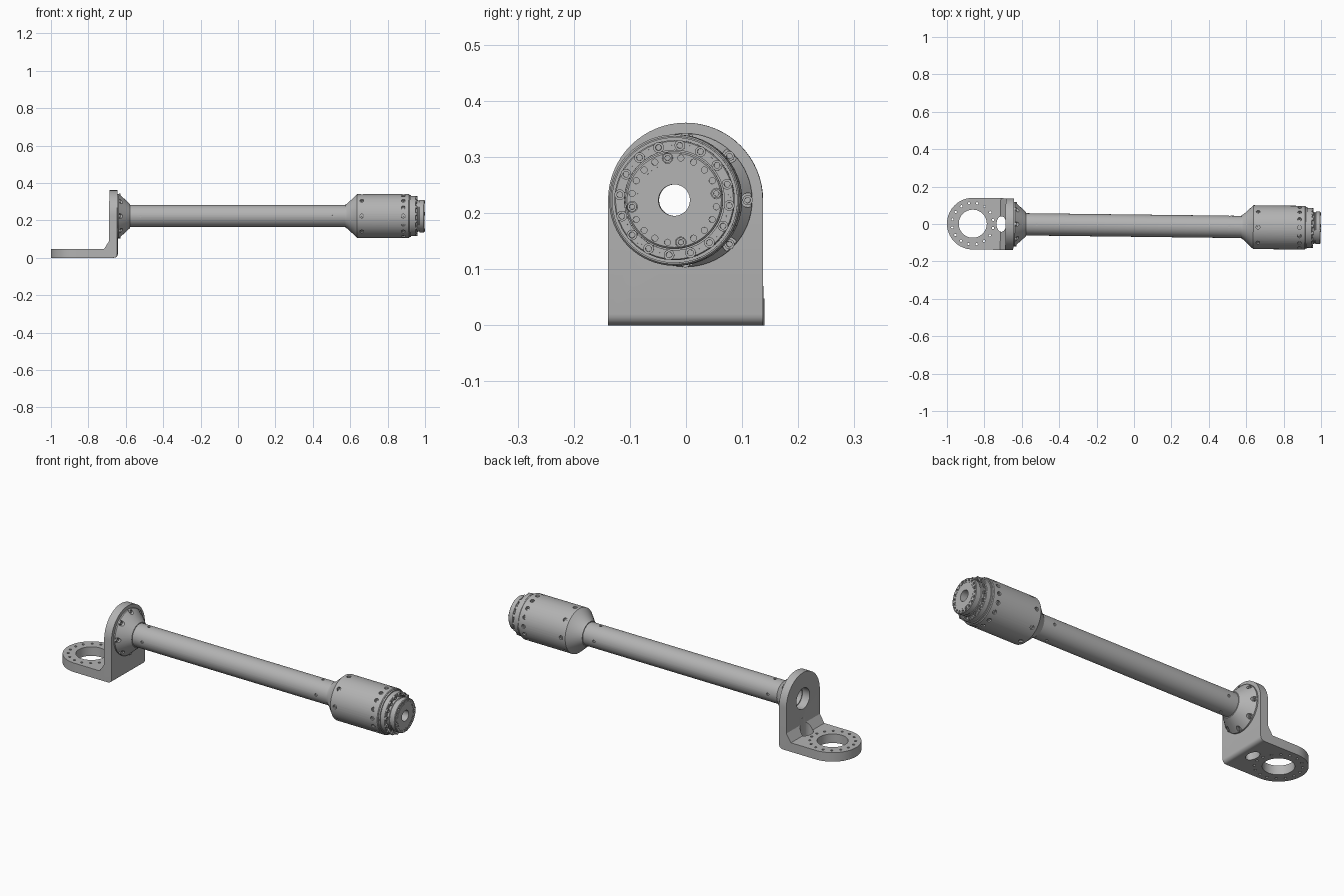
import bpy, bmesh
from math import sin, cos, pi, radians
from mathutils import Matrix, Vector

cube = bpy.data.objects.get("Cube")
if cube:
    bpy.data.objects.remove(cube, do_unlink=True)

AXIS = 0.223          # height of the arm's centre line
FACE = -0.644         # outer face of the bracket upright
BACK = -0.687         # inner face of the bracket upright
HALF = 0.138          # half width of the bracket
X, Y, Z = Vector((1, 0, 0)), Vector((0, 1, 0)), Vector((0, 0, 1))
parts = []

metal = bpy.data.materials.new("grey_metal")
metal.use_nodes = True
grey = (0.45, 0.45, 0.45, 1)
metal.diffuse_color = grey
metal.node_tree.nodes["Principled BSDF"].inputs["Base Color"].default_value = grey


def make(name, bm, part=True):
    bmesh.ops.recalc_face_normals(bm, faces=bm.faces)
    mesh = bpy.data.meshes.new(name)
    bm.to_mesh(mesh)
    bm.free()
    obj = bpy.data.objects.new(name, mesh)
    bpy.context.collection.objects.link(obj)
    if part:
        mesh.materials.append(metal)
        parts.append(obj)
    return obj


def prism(name, points, direction):
    """Solid made by sweeping a flat outline along a vector."""
    bm = bmesh.new()
    low = [bm.verts.new(p) for p in points]
    high = [bm.verts.new(p + direction) for p in points]
    bm.faces.new(low)
    bm.faces.new(high)
    for i in range(len(points)):
        j = (i + 1) % len(points)
        bm.faces.new((low[i], low[j], high[j], high[i]))
    return make(name, bm)


def lathe(name, profile, segs=64):
    """Closed (x, radius) outline turned about the arm axis."""
    bm = bmesh.new()
    rings = [[bm.verts.new(polar(r, 2 * pi * i / segs, x)) for i in range(segs)]
             for x, r in profile]
    for k, a in enumerate(rings):
        b = rings[(k + 1) % len(rings)]
        for i in range(segs):
            j = (i + 1) % segs
            bm.faces.new((a[i], a[j], b[j], b[i]))
    return make(name, bm)


def polar(r, angle, x):
    return Vector((x, r * sin(angle), AXIS + r * cos(angle)))


def circle(count, offset=0.0):
    return [2 * pi * (i + offset) / count for i in range(count)]


def rod(bm, start, direction, radius, length, segs=16, socket=False, stretch=1):
    """Cylinder from start along direction, optionally with a recessed socket."""
    rot = direction.to_track_quat('Z', 'Y').to_matrix().to_4x4()
    mat = Matrix.Translation(start + direction * length / 2) @ rot
    mat = mat @ Matrix.Diagonal((1, stretch, 1, 1))
    new = bmesh.ops.create_cone(bm, cap_ends=True, segments=segs, radius1=radius,
                                radius2=radius, depth=length, matrix=mat)["verts"]
    if socket:
        faces = {f for v in new for f in v.link_faces}
        top = max(faces, key=lambda f: f.calc_center_median().dot(direction))
        bmesh.ops.inset_region(bm, faces=[top], thickness=radius * 0.45)
        bmesh.ops.inset_region(bm, faces=[top], thickness=radius * 0.02,
                               depth=-length * 0.6)


def cut(obj, bm):
    cutter = make("cutter", bm, part=False)
    cutter.hide_render = True
    mod = obj.modifiers.new("holes", 'BOOLEAN')
    mod.operation = 'DIFFERENCE'
    mod.solver = 'EXACT'
    mod.object = cutter
    bpy.context.view_layer.objects.active = obj
    bpy.ops.object.modifier_apply(modifier=mod.name)
    bpy.data.objects.remove(cutter, do_unlink=True)


def slot(bm):
    rod(bm, Vector((-0.709, 0, -0.05)), Z, 0.026, 0.17, 32, stretch=1.6)


arc = [pi * i / 32 for i in range(33)]

# Bracket foot: round-ended plate with a large bore, bolt circle and slot
centre = Vector((-1 + HALF, 0, 0))
foot = prism("bracket_foot", [centre + HALF * Vector((-sin(a), cos(a), 0)) for a in arc]
             + [Vector((BACK, -HALF, 0)), Vector((BACK, HALF, 0))], Z * 0.048)
bm = bmesh.new()
rod(bm, centre - Z * 0.05, Z, 0.075, 0.2, 48)
for a in circle(16, 0.5):
    rod(bm, centre + Vector((cos(a) * 0.111, sin(a) * 0.111, -0.05)), Z, 0.0065, 0.2, 12)
slot(bm)
cut(foot, bm)

# Bracket upright: round top, lower front edge rounded, bored for the arm
upright = prism("bracket_upright", [polar(HALF, a - pi / 2, BACK) for a in arc]
                + [Vector((BACK, HALF, 0)), Vector((BACK, -HALF, 0))], X * (FACE - BACK))
bm = bmesh.new()
bm.from_mesh(upright.data)
edge = [e for e in bm.edges
        if all(v.co.z < 0.001 and v.co.x > FACE - 0.001 for v in e.verts)]
bmesh.ops.bevel(bm, geom=edge, offset=0.02, segments=5, profile=0.5, affect='EDGES')
bm.to_mesh(upright.data)
bm.free()
bm = bmesh.new()
rod(bm, Vector((-0.75, 0, AXIS)), X, 0.055, 0.2, 48)
slot(bm)
cut(upright, bm)

# Sloped gusset in the bracket's inner corner
gusset = prism("bracket_gusset", [Vector((x, -HALF, z)) for x, z in
               ((-0.714, 0.048), (BACK, 0.048), (BACK, 0.09))], Y * 2 * HALF)
bm = bmesh.new()
slot(bm)
cut(gusset, bm)

# Conical mounting flange with counterbored bolts
flange = lathe("mounting_flange", [(FACE, 0.05), (FACE, 0.119), (-0.637, 0.119),
                                   (-0.577, 0.064), (-0.577, 0.05)])
bm, heads = bmesh.new(), bmesh.new()
for a in circle(8):
    rod(bm, polar(0.112, a, -0.635), X, 0.013, 0.1)
    rod(heads, polar(0.111, a, -0.636), X, 0.009, 0.008, socket=True)
cut(flange, bm)
make("flange_bolts", heads)

# Hollow arm tube with shallow pin holes near each end
tube = lathe("arm_tube", [(-0.6, 0.05), (-0.6, 0.0595), (0.6, 0.0595), (0.6, 0.05)])
bm = bmesh.new()
for x in (-0.52, 0.51):
    for a in circle(4):
        rod(bm, polar(0.053, a, x), polar(1, a, 0) - Z * AXIS, 0.007, 0.03, 12)
cut(tube, bm)

# Joint housing with radial screw recesses
housing = lathe("joint_housing", [(0.575, 0.05), (0.575, 0.064), (0.583, 0.066),
                                  (0.638, 0.117), (0.914, 0.117), (0.918, 0.114),
                                  (0.918, 0.05)])
bm, heads = bmesh.new(), bmesh.new()
for x, count in ((0.663, 8), (0.885, 16)):
    for a in circle(count):
        out = polar(1, a, 0) - Z * AXIS
        rod(bm, polar(0.105, a, x), out, 0.0105, 0.03)
        rod(heads, polar(0.104, a, x), out, 0.0085, 0.007, socket=True)
cut(housing, bm)
make("housing_screws", heads)

# Fixed ring of the output joint, with large and small bolts
lathe("joint_ring", [(0.91, 0.06), (0.91, 0.112), (0.926, 0.112), (0.926, 0.107),
                     (0.95, 0.107), (0.952, 0.105), (0.952, 0.089), (0.935, 0.089),
                     (0.935, 0.06)])
heads = bmesh.new()
for a in circle(16, 0.25):
    rod(heads, polar(0.098, a, 0.945), X, 0.0095, 0.014, socket=True)
for a in circle(16, 0.75):
    rod(heads, polar(0.099, a, 0.945), X, 0.005, 0.009, 12, socket=True)
make("ring_bolts", heads)

# Rotating output disc with bore, holes and four bolts
disc = lathe("output_disc", [(0.9, 0.028), (0.9, 0.07), (0.93, 0.086), (0.962, 0.086),
                             (0.964, 0.083), (0.97, 0.083), (0.972, 0.087),
                             (0.994, 0.087), (0.997, 0.084), (0.997, 0.066),
                             (0.996, 0.066), (0.996, 0.064), (0.997, 0.064),
                             (0.997, 0.028)])
bm, heads = bmesh.new(), bmesh.new()
for i, a in enumerate(circle(20, 0.5)):
    big = i % 5 == 4
    rod(bm, polar(0.076, a, 0.988), X, 0.0095 if big else 0.0055, 0.03, 12)
    if big:
        rod(heads, polar(0.076, a, 0.986), X, 0.0085, 0.013, socket=True)
cut(disc, bm)
make("disc_bolts", heads)

# Slight yaw of the whole assembly about the bracket, then shading
pivot = Matrix.Translation((FACE, -0.001, 0))
yaw = pivot @ Matrix.Rotation(radians(-0.7), 4, 'Z') @ Matrix.Translation((-FACE, 0, 0))
bpy.ops.object.select_all(action='DESELECT')
for obj in parts:
    obj.data.transform(yaw)
    obj.select_set(True)
bpy.context.view_layer.objects.active = parts[0]
bpy.ops.object.shade_smooth_by_angle(angle=radians(30))
